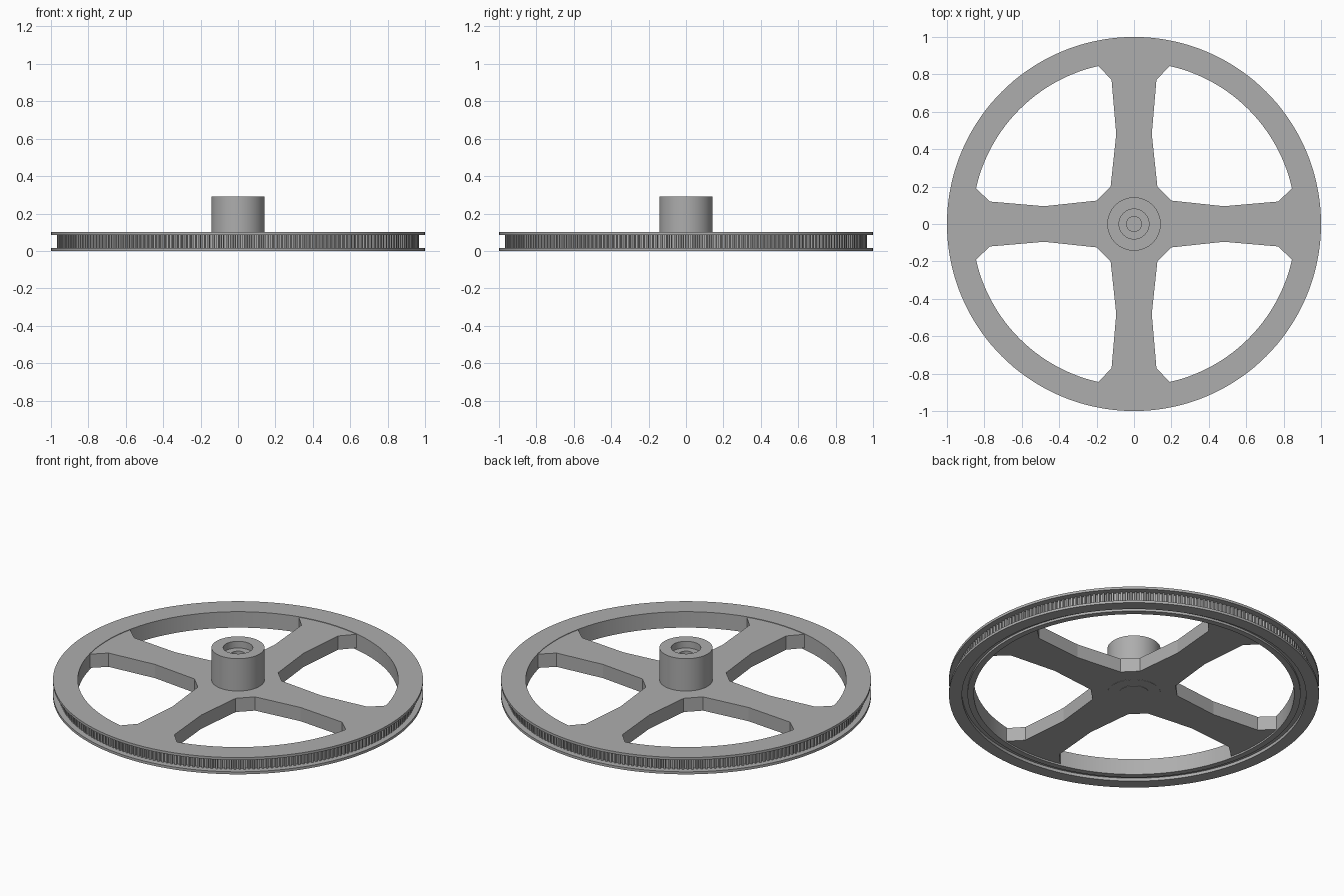
import bpy, bmesh
from math import sin, cos, pi, radians

if "Cube" in bpy.data.objects:
    bpy.data.objects.remove(bpy.data.objects["Cube"])

metal = bpy.data.materials.new("grey_metal")
metal.use_nodes = True
metal.diffuse_color = (0.42, 0.42, 0.42, 1)
metal.node_tree.nodes["Principled BSDF"].inputs["Base Color"].default_value = (0.42, 0.42, 0.42, 1)


def finish(name, bm, smooth=True):
    bmesh.ops.recalc_face_normals(bm, faces=bm.faces)
    mesh = bpy.data.meshes.new(name)
    bm.to_mesh(mesh)
    bm.free()
    mesh.materials.append(metal)
    obj = bpy.data.objects.new(name, mesh)
    bpy.context.collection.objects.link(obj)
    if smooth:
        bpy.ops.object.select_all(action='DESELECT')
        obj.select_set(True)
        bpy.context.view_layer.objects.active = obj
        bpy.ops.object.shade_smooth_by_angle(angle=radians(30))
    return obj


def lathe(name, profile, segments, closed):
    """Spin an (r, z) profile around the z axis."""
    bm = bmesh.new()
    verts = [bm.verts.new((r, 0, z)) for r, z in profile]
    edges = [bm.edges.new(pair) for pair in zip(verts, verts[1:])]
    if closed:
        edges.append(bm.edges.new((verts[-1], verts[0])))
    bmesh.ops.spin(bm, geom=verts + edges, axis=(0, 0, 1), cent=(0, 0, 0),
                   angle=2 * pi, steps=segments, use_duplicate=False)
    bmesh.ops.remove_doubles(bm, verts=bm.verts, dist=0.0001)
    return finish(name, bm)


def prism(name, outline, z0, z1):
    """Extrude a flat outline from z0 to z1."""
    bm = bmesh.new()
    face = bm.faces.new([bm.verts.new((x, y, z0)) for x, y in outline])
    top = bmesh.ops.extrude_face_region(bm, geom=[face], use_keep_orig=True)["geom"]
    bmesh.ops.translate(bm, vec=(0, 0, z1 - z0),
                        verts=[v for v in top if isinstance(v, bmesh.types.BMVert)])
    return finish(name, bm, smooth=False)


# Rim with two flanges and a shallow ring groove underneath
lathe("rim", [(0.866, 0.005), (0.90, 0.005), (0.90, 0.018), (0.93, 0.018),
              (0.93, 0), (1, 0), (1, 0.015), (0.95, 0.015), (0.95, 0.085),
              (1, 0.085), (1, 0.1), (0.866, 0.1)], 144, True)

# Belt teeth between the flanges
bm = bmesh.new()
count = 240
loops = []
for z in (0.014, 0.086):
    ring = []
    for i in range(count):
        for shift, r in ((0, 0.955), (0.4, 0.955), (0.5, 0.968), (0.9, 0.968)):
            a = 2 * pi * (i + shift) / count
            ring.append(bm.verts.new((r * cos(a), r * sin(a), z)))
    loops.append(ring)
low, high = loops
for i in range(len(low)):
    bm.faces.new((low[i - 1], low[i], high[i], high[i - 1]))
finish("belt_teeth", bm, smooth=False)

# Four waisted spokes in one web, ends buried in the rim
half = [(0.125, 0.2), (0.095, 0.48), (0.12, 0.77), (0.19, 0.845), (0.205, 0.862)]
quarter = [(0.885, 0)] + [(y, x) for x, y in reversed(half)] + half
outline = []
for turn in range(4):
    c, s = round(cos(turn * pi / 2)), round(sin(turn * pi / 2))
    outline += [(x * c - y * s, x * s + y * c) for x, y in quarter]
prism("spokes", outline, 0.015, 0.097)

# Hub with a stepped blind bore and a flat base boss
lathe("hub", [(0, 0.012), (0.08, 0.012), (0.08, 0.014), (0.143, 0.014),
              (0.143, 0.29), (0.08, 0.29), (0.08, 0.25), (0.04, 0.25),
              (0.04, 0.1), (0, 0.1)], 64, False)
